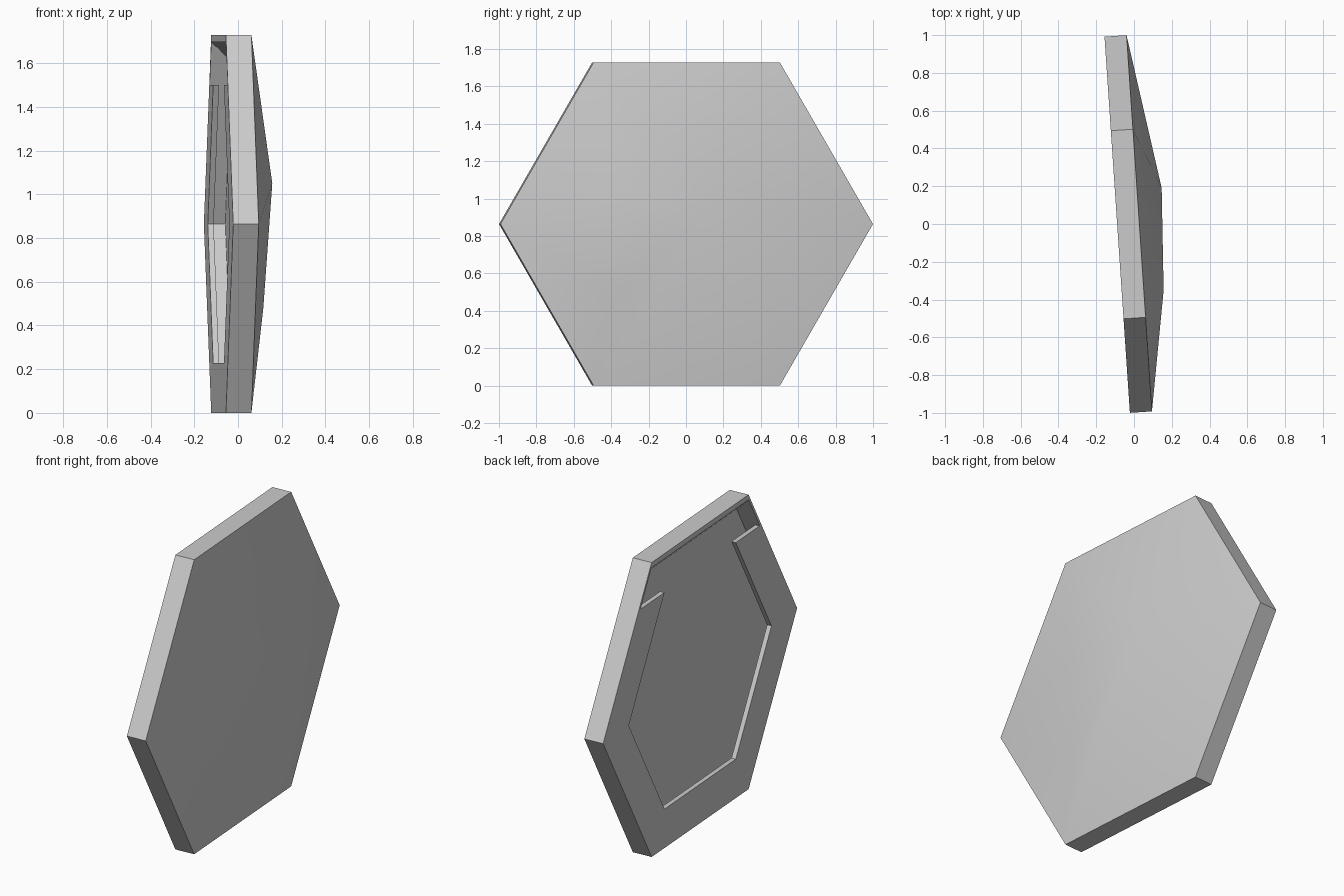
import bpy, bmesh, math
from mathutils import Matrix, Vector

if "Cube" in bpy.data.objects:
    bpy.data.objects.remove(bpy.data.objects["Cube"])

R = 0.998                      # corner radius of the plate
H = R * math.sqrt(3) / 2       # half its height
THICK, LIP, FLOOR = 0.117, 0.027, 0.096
TURN = Matrix.Rotation(math.atan(0.0675), 3, 'Z')

mat = bpy.data.materials.new("grey")
mat.diffuse_color = (0.6, 0.6, 0.6, 1)
mat.use_nodes = True
mat.node_tree.nodes["Principled BSDF"].inputs["Base Color"].default_value = mat.diffuse_color


def place(u, z, w):
    """u across the plate, z up, w depth measured from the back face."""
    return TURN @ Vector((w, u, 0)) + Vector((-0.089, -0.004, z))


def hexagon(r):
    """Corners (u, z), starting at the right-hand point, going up first."""
    return [(r * math.cos(i * math.pi / 3), H + r * math.sin(i * math.pi / 3))
            for i in range(6)]


def finish(name, bm):
    bmesh.ops.recalc_face_normals(bm, faces=bm.faces)
    me = bpy.data.meshes.new(name)
    bm.to_mesh(me)
    bm.free()
    me.materials.append(mat)
    ob = bpy.data.objects.new(name, me)
    bpy.context.collection.objects.link(ob)
    return ob


def hull(name, points):
    bm = bmesh.new()
    for p in points:
        bm.verts.new(place(*p))
    bmesh.ops.convex_hull(bm, input=bm.verts)
    bmesh.ops.delete(bm, geom=[v for v in bm.verts if not v.link_faces], context='VERTS')
    bmesh.ops.dissolve_limit(bm, angle_limit=math.radians(0.3),
                             verts=bm.verts, edges=bm.edges)
    return finish(name, bm)


def extrude(name, outline, w0, w1):
    bm = bmesh.new()
    a = [bm.verts.new(place(u, z, w0)) for u, z in outline]
    b = [bm.verts.new(place(u, z, w1)) for u, z in outline]
    bm.faces.new(a)
    bm.faces.new(b[::-1])
    n = len(a)
    for i in range(n):
        j = (i + 1) % n
        bm.faces.new((a[i], b[i], b[j], a[j]))
    return finish(name, bm)


def subtract(target, cutter):
    """Cut one object from another and remove the cutter."""
    cutter.hide_render = True
    mod = target.modifiers.new("cut", 'BOOLEAN')
    mod.operation = 'DIFFERENCE'
    mod.solver = 'EXACT'
    mod.object = cutter
    bpy.ops.object.select_all(action='DESELECT')
    bpy.context.view_layer.objects.active = target
    target.select_set(True)
    bpy.ops.object.modifier_apply(modifier="cut")
    bpy.data.objects.remove(cutter)


# hexagonal plate with a shallow faceted bulge on its outer face
rim = [(u, z, w) for w in (0, THICK) for u, z in hexagon(R)]
bulge = [(-0.362, 1.05, 0.222), (0.178, 1.0, 0.248), (-0.39, 0.48, 0.179)]
plate = hull("plate", rim + bulge)

# hollow behind it, its top wall sloping down towards the floor
cavity = []
for w in (-0.02, FLOOR):
    for u, z in hexagon(0.963):
        if z > 1.5:
            drop = 0.95 * w
            z -= drop
            u += math.copysign(drop / math.sqrt(3), u)
        cavity.append((u, z, w))
hollow = hull("hollow_cutter", cavity)

# U-shaped retaining lip left standing at the back, open at the top
outer, inner = hexagon(1.1), hexagon(0.734)
top = inner[1][1]
end = 1.1 - (top - H) / math.sqrt(3)
outline = ([(end, top)] + [outer[i] for i in (0, 5, 4, 3)] + [(-end, top)]
           + [inner[i] for i in (2, 3, 4, 5, 0, 1)])
subtract(hollow, extrude("lip_block", outline, -0.06, LIP))
subtract(plate, hollow)

# soft bulge, crisp rim
bpy.ops.object.shade_smooth_by_angle(angle=math.radians(30))
